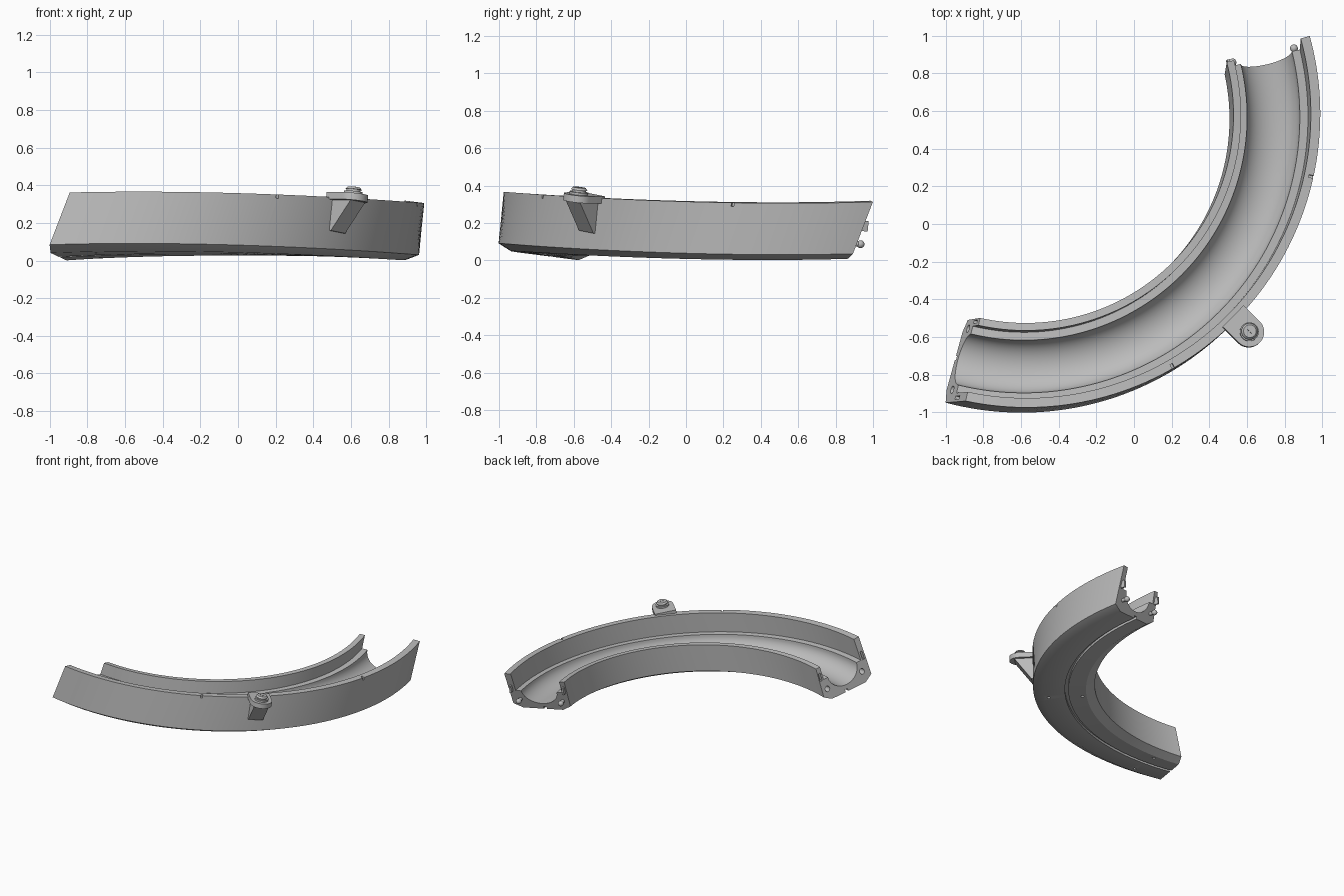
import bpy, bmesh, math
from math import sin, cos, pi, radians
from mathutils import Vector, Matrix

if "Cube" in bpy.data.objects:
    bpy.data.objects.remove(bpy.data.objects["Cube"])

grey = bpy.data.materials.new("light_grey_plastic")
grey.use_nodes = True
COLOUR = (0.5, 0.5, 0.5, 1)
grey.diffuse_color = COLOUR
grey.node_tree.nodes["Principled BSDF"].inputs["Base Color"].default_value = COLOUR

TILT = 0.1                      # lean of the bend's axis toward +x and +y
START, END = radians(-102), radians(15.4)
AXIS = Vector((TILT, TILT, 1)).normalized()


def point(angle, r, h):
    """Place a point of the tilted, climbing bend from angle, radius and height below the rim."""
    x, y = r * cos(angle), r * sin(angle)
    rise = 0.16 * (angle + pi / 4)
    return Vector((x - 0.57 + TILT * h, y + 0.585 + TILT * h,
                   0.336 + h + rise - TILT * (x + y)))


def end_angle(angle, h):
    """The sections lean along the path."""
    return angle + 0.19 * h


def frame(angle, r, h):
    """Matrix with x radial, y along the path, z up the axis."""
    radial = (point(angle, r + 0.01, h) - point(angle, r, h)).normalized()
    along = AXIS.cross(radial).normalized()
    m = Matrix((radial, along, AXIS)).transposed().to_4x4()
    m.translation = point(angle, r, h)
    return m


def finish(name, bm, smooth=True):
    bmesh.ops.recalc_face_normals(bm, faces=bm.faces)
    mesh = bpy.data.meshes.new(name)
    bm.to_mesh(mesh)
    bm.free()
    mesh.materials.append(grey)
    ob = bpy.data.objects.new(name, mesh)
    bpy.context.collection.objects.link(ob)
    if smooth:
        shade(ob)
    return ob


def shade(ob):
    bpy.ops.object.select_all(action='DESELECT')
    ob.select_set(True)
    bpy.context.view_layer.objects.active = ob
    bpy.ops.object.shade_smooth_by_angle(angle=radians(28))


def add_box(bm, m, size):
    bmesh.ops.create_cube(bm, size=1, matrix=m @ Matrix.Diagonal((*size, 1)))


def add_cylinder(bm, m, r, depth, r_top=None, sides=32):
    bmesh.ops.create_cone(bm, cap_ends=True, segments=sides, radius1=r,
                          radius2=r if r_top is None else r_top, depth=depth, matrix=m)


ALONG = Matrix.Rotation(-pi / 2, 4, 'X')     # turns a cylinder along the path

# Channel cross-section: outer wall, ledge, bowl, ledge, inner wall, grooved underside
profile = [(1.56, -0.275), (1.56, 0), (1.51, 0), (1.51, -0.155)]
for i in range(21):
    a = pi * i / 20
    profile.append((1.327 + 0.14 * cos(a), -0.155 - 0.108 * sin(a)))
profile += [(1.145, -0.155), (1.145, -0.06), (1.105, -0.06), (1.105, -0.275), (1.17, -0.31),
            (1.3, -0.31), (1.3, -0.292), (1.325, -0.292), (1.325, -0.31), (1.49, -0.31)]

# Sweep the section round the bend
bm = bmesh.new()
STEPS = 72
rings = []
for s in range(STEPS + 1):
    a = START + (END - START) * s / STEPS
    rings.append([bm.verts.new(point(end_angle(a, h), r, h)) for r, h in profile])
n = len(profile)
for a, b in zip(rings, rings[1:]):
    for i in range(n):
        j = (i + 1) % n
        bm.faces.new((a[i], a[j], b[j], b[i]))
bm.faces.new(rings[0])
bm.faces.new(reversed(rings[-1]))
channel = finish("curved_channel", bm, smooth=False)

# Cutters: rim notches, underside holes, sockets and slots in the start face
bm = bmesh.new()
for deg in (-60, -12.4):
    add_box(bm, frame(radians(deg), 1.56, 0), (0.05, 0.014, 0.04))
for deg in (-45, -96):
    for r in (1.2, 1.45):
        add_cylinder(bm, frame(radians(deg), r, -0.31), 0.012, 0.04, sides=16)
for r in (1.155, 1.49):
    add_cylinder(bm, frame(end_angle(START, -0.23), r, -0.23) @ ALONG, 0.021, 0.1, sides=20)
for r in (1.122, 1.536):
    add_box(bm, frame(end_angle(START, -0.13), r, -0.13), (0.018, 0.07, 0.06))
cutter = finish("notch_and_socket_cutter", bm, smooth=False)
cutter.hide_render = True
cut = channel.modifiers.new("cut", 'BOOLEAN')
cut.operation, cut.object, cut.solver = 'DIFFERENCE', cutter, 'EXACT'
bpy.context.view_layer.objects.active = channel
channel.select_set(True)
bpy.ops.object.modifier_apply(modifier=cut.name)
bpy.data.objects.remove(cutter)
shade(channel)

# Joining pegs and tabs on the far end
for side, r, r_tab in (("inner", 1.155, 1.122), ("outer", 1.49, 1.536)):
    bm = bmesh.new()
    m = frame(end_angle(END, -0.23), r, -0.23) @ ALONG
    add_cylinder(bm, m @ Matrix.Translation((0, 0, 0.01)), 0.014, 0.06, sides=20)
    bmesh.ops.create_uvsphere(bm, u_segments=20, v_segments=10, radius=0.021,
                              matrix=m @ Matrix.Translation((0, 0, 0.04)))
    finish(side + "_joining_peg", bm)
    bm = bmesh.new()
    add_box(bm, frame(end_angle(END, -0.13), r_tab, -0.13), (0.014, 0.06, 0.055))
    finish(side + "_joining_tab", bm, smooth=False)

# Mounting bracket: tapered gusset on the outer wall
MID = radians(-44.5)
base = frame(MID, 1.655, 0)
bm = bmesh.new()
sides = [[bm.verts.new(base @ Vector((x, y, z))) for x, z in
          ((-0.11, 0.0), (0.04, -0.02), (-0.085, -0.185), (-0.11, -0.185))]
         for y in (-0.055, 0.055)]
for i in range(4):
    j = (i + 1) % 4
    bm.faces.new((sides[0][i], sides[0][j], sides[1][j], sides[1][i]))
bm.faces.new(sides[0])
bm.faces.new(reversed(sides[1]))
finish("bracket_gusset", bm, smooth=False)

# Rounded mounting plate
bm = bmesh.new()
rim = [(-0.12, 0.08), (-0.12, -0.08)]
rim += [(0.08 * sin(a), -0.08 * cos(a)) for a in (pi * i / 24 for i in range(25))]
low = bm.faces.new([bm.verts.new(base @ Vector((x, y, -0.02))) for x, y in rim])
top = bmesh.ops.extrude_face_region(bm, geom=[low])["geom"]
bmesh.ops.translate(bm, vec=AXIS * 0.038, verts=[v for v in top if isinstance(v, bmesh.types.BMVert)])
finish("bracket_plate", bm)

# Screw with washer, domed head and cross mark
bm = bmesh.new()
for z, r, r_top, depth in ((0.024, 0.05, 0.05, 0.014), (0.036, 0.037, 0.037, 0.014),
                           (0.049, 0.044, 0.034, 0.012)):
    add_cylinder(bm, base @ Matrix.Translation((0, 0, z)), r, depth, r_top)
for size in ((0.03, 0.006, 0.004), (0.006, 0.03, 0.004)):
    add_box(bm, base @ Matrix.Translation((0, 0, 0.056)), size)
finish("mounting_screw", bm)
